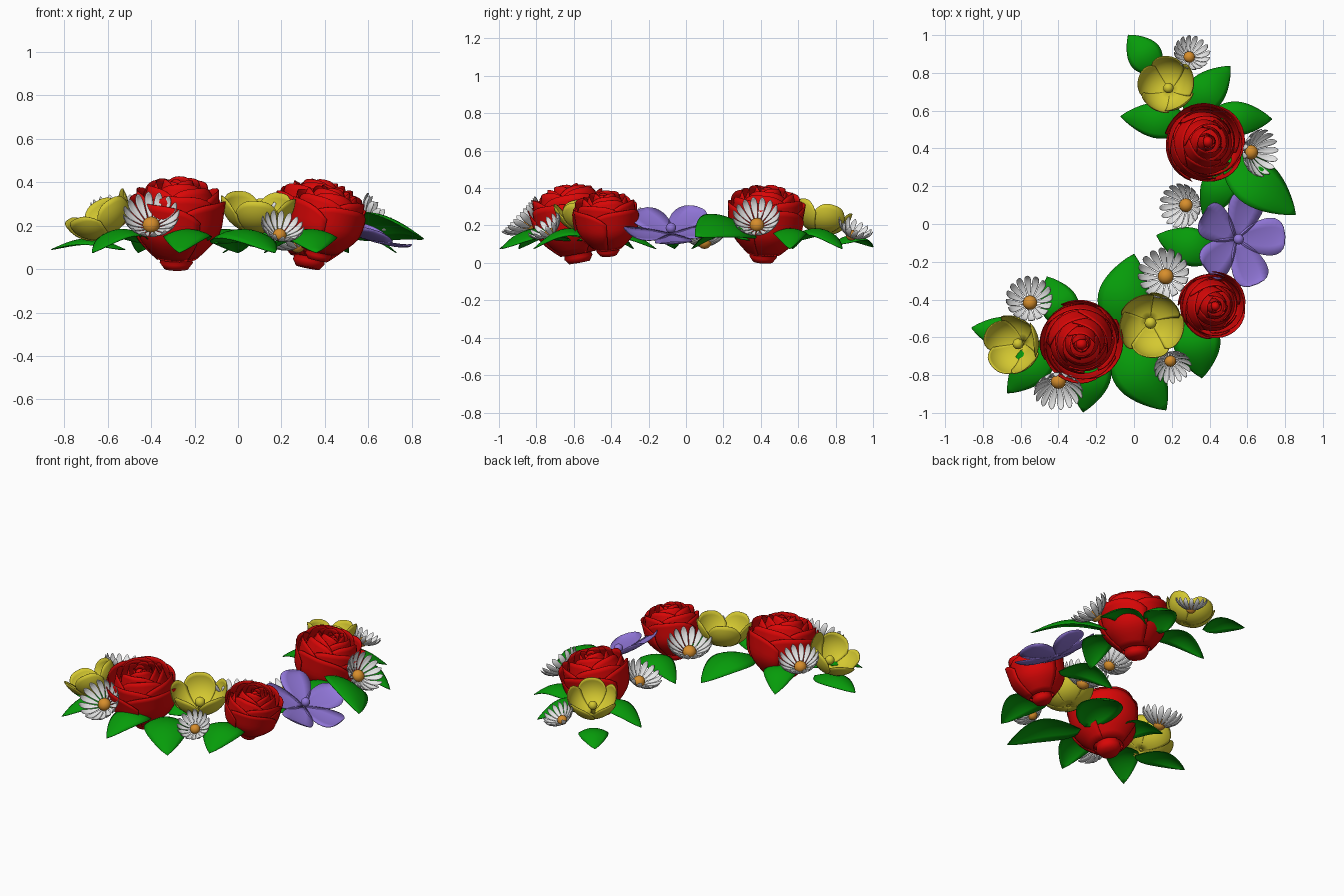
import bpy, bmesh
from math import sin, cos, pi, radians
from mathutils import Vector, Matrix

if "Cube" in bpy.data.objects:
    bpy.data.objects.remove(bpy.data.objects["Cube"])


def material(name, r, g, b):
    m = bpy.data.materials.new(name)
    m.use_nodes = True
    m.diffuse_color = (r, g, b, 1)
    m.node_tree.nodes["Principled BSDF"].inputs["Base Color"].default_value = (r, g, b, 1)
    return m


RED = material("rose red", 0.7, 0.002, 0.002)
YELLOW = material("soft yellow", 0.66, 0.58, 0.03)
PURPLE = material("lavender", 0.28, 0.18, 0.68)
GREEN = material("leaf green", 0.002, 0.33, 0.003)
WHITE = material("daisy white", 0.8, 0.8, 0.8)
ORANGE = material("daisy orange", 0.68, 0.27, 0.025)


def patch(bm, f, nu, nv):
    """Grid surface from f(u, v) with u in 0..1 and v in -1..1."""
    g = [[bm.verts.new(f(i / nu, 2 * j / nv - 1)) for j in range(nv + 1)]
         for i in range(nu + 1)]
    for i in range(nu):
        for j in range(nv):
            bm.faces.new((g[i][j], g[i][j + 1], g[i + 1][j + 1], g[i + 1][j]))


def finish(bm, name, mat, matrix=Matrix(), thick=0.004):
    bmesh.ops.remove_doubles(bm, verts=bm.verts, dist=0.0002)
    for f in bm.faces:
        f.smooth = True
    me = bpy.data.meshes.new(name)
    bm.to_mesh(me)
    bm.free()
    me.materials.append(mat)
    ob = bpy.data.objects.new(name, me)
    ob.matrix_world = matrix
    bpy.context.collection.objects.link(ob)
    if thick:
        s = ob.modifiers.new("thickness", 'SOLIDIFY')
        s.thickness = thick
        s.offset = 0


def frame(loc, axis, scale):
    q = Vector((0, 0, 1)).rotation_difference(Vector(axis).normalized())
    return Matrix.Translation(loc) @ q.to_matrix().to_4x4() @ Matrix.Scale(scale, 4)


def polar(r, a, z):
    return (r * cos(a), r * sin(a), z)


def ball(name, mat, matrix, radius, z, squash=1.0):
    bm = bmesh.new()
    bmesh.ops.create_uvsphere(bm, u_segments=16, v_segments=10, radius=radius)
    for v in bm.verts:
        v.co.z = v.co.z * squash + z
    finish(bm, name, mat, matrix, 0)


def wrapped_petal(bm, a, half, r_of, z0, z1, twist, droop):
    """Petal wrapped round the flower axis with rounded top corners."""
    def f(u, v):
        t = u * (1 - droop * abs(v) ** 3)
        return polar(r_of(t) * (1 + twist * v), a + half * v, z0 + (z1 - z0) * t)
    patch(bm, f, 9, 12)


def rose(name, loc, axis, scale, spin):
    m = frame(loc, axis, scale)
    # Neck and hidden heart of the bloom
    bm = bmesh.new()
    prof = [(0, 0), (0.055, 0.002), (0.075, 0.03), (0.07, 0.06), (0.13, 0.1),
            (0.17, 0.16), (0.165, 0.23), (0.11, 0.29), (0, 0.31)]
    patch(bm, lambda u, v: polar(prof[round(u * 8)][0], pi * v, prof[round(u * 8)][1]), 8, 24)
    finish(bm, name + "_neck", RED, m, 0)
    # Rings of petals: count, radius, bottom, top, half angle, lip
    rings = [(4, 0.197, 0.05, 0.325, 62, 0.014), (4, 0.189, 0.08, 0.365, 62, -0.005),
             (4, 0.165, 0.13, 0.39, 60, -0.03), (3, 0.125, 0.19, 0.405, 74, -0.03),
             (3, 0.085, 0.22, 0.415, 74, -0.025), (3, 0.046, 0.24, 0.405, 74, -0.012)]
    bm = bmesh.new()
    for k, (n, rad, z0, z1, half, lip) in enumerate(rings):
        def r_of(t, rad=rad, lip=lip):
            return rad * (0.45 + 0.55 * sin(pi / 2 * min(1, t * 1.7))) + lip * max(0, t - 0.55) / 0.45
        for i in range(n):
            wrapped_petal(bm, spin + k * 0.6 + 2 * pi * i / n, radians(half),
                          r_of, z0, z1, 0.055, 0.28)
    finish(bm, name + "_petals", RED, m)
    ball(name + "_bud", RED, m, 0.03, 0.36, 1.2)


def cup_flower(name, loc, axis, scale, spin):
    m = frame(loc, axis, scale)
    bm = bmesh.new()
    for i in range(5):
        wrapped_petal(bm, spin + 2 * pi * i / 5, radians(40),
                      lambda t: 0.012 + 0.15 * sin(pi / 2 * t ** 0.8), 0, 0.16, 0.04, 0.32)
    # Bend the petals into a bowl
    for v in bm.verts:
        v.co.z = 0.16 * (max(v.co.z, 0) / 0.16) ** 1.5
    finish(bm, name + "_petals", YELLOW, m)
    ball(name + "_stamen", YELLOW, m, 0.03, 0.06)
    bm = bmesh.new()
    bmesh.ops.create_cone(bm, cap_ends=True, segments=12, radius1=0.016, radius2=0.012, depth=0.06,
                          matrix=Matrix.Translation((0, 0, 0.03)))
    finish(bm, name + "_stalk", YELLOW, m, 0)


def flat_petals(n, spin, r0, length, width, rise, curl, peak):
    """Ring of separate blades that widen towards their rounded ends."""
    bm = bmesh.new()
    for i in range(n):
        a = spin + 2 * pi * i / n

        def f(u, v):
            w = width * max(0.12 * (1 - u), sin(pi * u ** peak) ** 0.65 if u < 1 else 0.05)
            r, s = r0 + length * sin(u * pi / 2) ** 0.9, w * v
            return (r * cos(a) - s * sin(a), r * sin(a) + s * cos(a),
                    rise * u ** 1.3 + curl * v * v * w)
        patch(bm, f, 10, 4)
    return bm


def daisy(name, loc, axis, scale):
    m = frame(loc, axis, scale)
    finish(flat_petals(16, 0.1, 0.018, 0.108, 0.018, 0.095, 0.25, 1.4), name + "_petals", WHITE, m, 0.003)
    ball(name + "_disc", ORANGE, m, 0.039, 0.012, 0.95)


def leaf(name, base, tip, width, z0=0.12, z1=0.075, arch=0.085, roll=0.0):
    b, t = Vector((*base, z0)), Vector((*tip, z1))
    side = Vector((-(t - b).y, (t - b).x, 0)).normalized()
    bm = bmesh.new()

    def f(u, v):
        w = width / 2 * sin(pi * u ** 0.85) ** 0.85 if 0 < u < 1 else 0.001
        lift = arch * sin(pi * u) + w * (roll * v - 0.3 * v * v)
        return b.lerp(t, u) + side * (w * v) + Vector((0, 0, lift))
    patch(bm, f, 14, 8)
    finish(bm, name, GREEN)


# Roses
rose("back_rose", (0.32, 0.41, 0.005), (0.2, 0.07, 1), 0.99, 0.2)
rose("front_rose", (-0.285, -0.57, 0.0), (0.02, -0.18, 1), 1.02, 1.0)
rose("small_rose", (0.365, -0.415, 0.04), (0.22, -0.07, 1), 0.83, 0.5)

# Bowl shaped yellow flowers
cup_flower("back_yellow_flower", (0.19, 0.705, 0.16), (-0.15, 0.28, 1), 0.92, 0.3)
cup_flower("middle_yellow_flower", (0.085, -0.515, 0.17), (0.04, -0.14, 1), 1.05, 0.9)
cup_flower("end_yellow_flower", (-0.585, -0.63, 0.16), (-0.5, -0.08, 0.85), 0.96, 0.2)

# Wide purple flower
pm = frame((0.54, -0.08, 0.155), (0.4, -0.02, 0.92), 1)
finish(flat_petals(5, 0.07, 0.005, 0.25, 0.1, 0.065, 0.1, 0.95), "purple_flower_petals", PURPLE, pm)
ball("purple_flower_stamen", PURPLE, pm, 0.028, 0.035)

# Daisies: disc centre, facing, scale
for i, d in enumerate([((0.29, 0.88, 0.14), (0.25, 0.4, 0.85), 0.78),
                       ((0.61, 0.38, 0.195), (0.75, -0.05, 0.65), 1.0),
                       ((0.28, 0.10, 0.1), (-0.42, -0.05, 0.85), 0.94),
                       ((0.17, -0.28, 0.18), (-0.15, 0.2, 0.95), 1.08),
                       ((-0.55, -0.42, 0.22), (-0.05, 0.3, 0.95), 0.98),
                       ((-0.40, -0.825, 0.195), (0.0, -0.73, 0.68), 1.03),
                       ((0.19, -0.72, 0.15), (0.2, -0.55, 0.75), 0.8)]):
    daisy("daisy_%d" % (i + 1), *d)

# Leaves: base, tip, width, then optional heights, arch and roll
for i, d in enumerate([((0.13, 0.80), (-0.03, 1.0), 0.18, 0.1, 0.085, 0.055),
                       ((0.27, 0.58), (0.51, 0.835), 0.2),
                       ((0.30, 0.53), (-0.07, 0.57), 0.19),
                       ((0.38, 0.56), (0.73, 0.555), 0.18),
                       ((0.47, 0.36), (0.855, 0.05), 0.25, 0.16, 0.14, 0.085, -0.5),
                       ((0.52, 0.34), (0.37, 0.03), 0.19),
                       ((0.45, -0.17), (0.12, -0.06), 0.2),
                       ((-0.10, -0.58), (0.0, -0.16), 0.27),
                       ((-0.34, -0.55), (-0.46, -0.28), 0.2),
                       ((-0.52, -0.61), (-0.86, -0.55), 0.18, 0.09, 0.09, 0.05),
                       ((-0.42, -0.62), (-0.67, -0.895), 0.2),
                       ((-0.20, -0.64), (-0.27, -0.995), 0.22),
                       ((-0.10, -0.62), (0.17, -0.985), 0.27),
                       ((0.31, -0.47), (0.36, -0.815), 0.25)]):
    leaf("leaf_%d" % (i + 1), *d)
